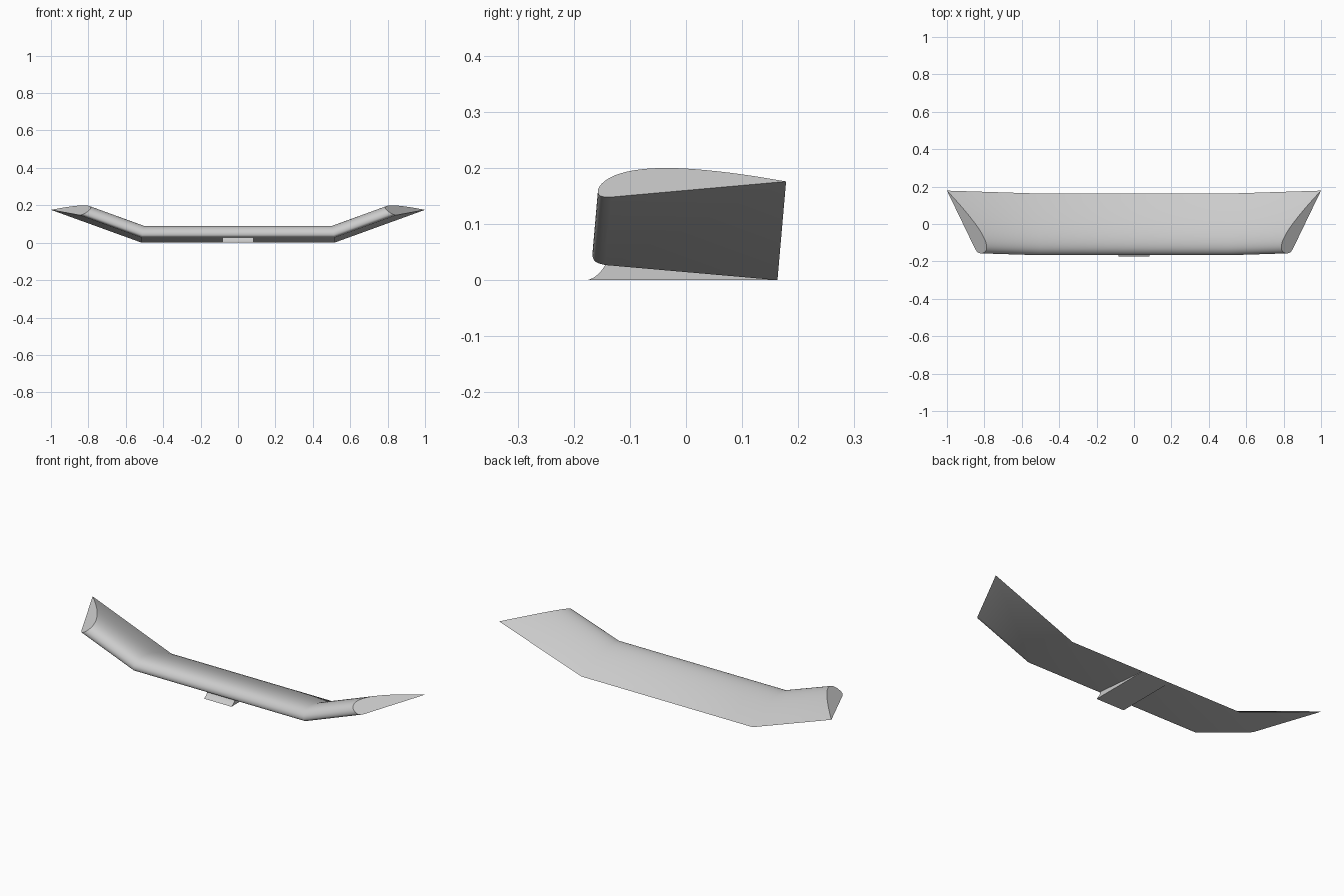
import bpy, bmesh, math
from mathutils import Vector

cube = bpy.data.objects.get("Cube")
if cube:
    bpy.data.objects.remove(cube)

grey = bpy.data.materials.new("plain grey")
grey.use_nodes = True
grey.diffuse_color = (0.6, 0.6, 0.6, 1)
grey.node_tree.nodes["Principled BSDF"].inputs["Base Color"].default_value = (0.6, 0.6, 0.6, 1)

PITCH, DIHEDRAL = math.radians(5), math.radians(20)
TRAIL_Y, KINK_X = 0.163, 0.515
TIP_SPAN, TIP_SWEEP, TIP_LEAN = 0.516, 0.52, 0.8

# Airfoil as (distance ahead of trailing edge, thickness above flat bottom)
AIRFOIL = [(0, 0), (0.06, 0.023), (0.12, 0.043), (0.18, 0.059), (0.23, 0.067),
           (0.27, 0.067), (0.3, 0.06), (0.32, 0.047), (0.331, 0.03),
           (0.332, 0.014), (0.325, 0.004), (0.308, 0)]


def smooth_curve(points, steps=4):
    """Catmull-Rom curve through the points."""
    pts = [Vector(p) for p in points]
    pts = [2 * pts[0] - pts[1]] + pts + [pts[-1] + Vector((-0.02, 0))]
    out = []
    for a, b, c, d in zip(pts, pts[1:], pts[2:], pts[3:]):
        for i in range(steps):
            t = i / steps
            out.append(0.5 * (2 * b + (c - a) * t + (2 * a - 5 * b + 4 * c - d) * t * t
                              + (3 * b - a - 3 * c + d) * t ** 3))
    return out + [pts[-2]]


def loft(name, sections):
    """Skin closed rings of points and cap both ends."""
    bm = bmesh.new()
    rings = [[bm.verts.new(p) for p in ring] for ring in sections]
    n = len(rings[0])
    for r, s in zip(rings, rings[1:]):
        for i in range(n):
            j = (i + 1) % n
            bm.faces.new((r[i], r[j], s[j], s[i]))
    bm.faces.new(rings[0])
    bm.faces.new(rings[-1])
    bmesh.ops.recalc_face_normals(bm, faces=bm.faces)
    mesh = bpy.data.meshes.new(name)
    bm.to_mesh(mesh)
    bm.free()
    mesh.materials.append(grey)
    obj = bpy.data.objects.new(name, mesh)
    bpy.context.collection.objects.link(obj)
    bpy.ops.object.select_all(action='DESELECT')
    obj.select_set(True)
    bpy.context.view_layer.objects.active = obj
    bpy.ops.object.shade_smooth_by_angle(angle=math.radians(30))
    return obj


def place(x, chord, height):
    """Tilt the wing nose-up around its trailing edge."""
    return Vector((x, TRAIL_Y - chord * math.cos(PITCH) + height * math.sin(PITCH),
                   chord * math.sin(PITCH) + height * math.cos(PITCH)))


def kink(side, c, t):
    return place(side * (KINK_X - t * math.tan(DIHEDRAL / 2)), c, t)


def tip(side, c, t):
    span = TIP_SPAN - TIP_SWEEP * c - TIP_LEAN * t
    x = KINK_X + span * math.cos(DIHEDRAL) - t * math.sin(DIHEDRAL)
    return place(side * x, c, span * math.sin(DIHEDRAL) + t * math.cos(DIHEDRAL))


# Wing: flat centre with raised, raked tips
profile = smooth_curve(AIRFOIL)
loft("wing", [[station(side, c, t) for c, t in profile]
              for side, station in ((-1, tip), (-1, kink), (1, kink), (1, tip))])

# Mounting wedge under the centre, with a hollow curved front
wedge = [(0.163, 0), (-0.175, 0), (-0.165, 0.004), (-0.156, 0.011), (-0.149, 0.019),
         (-0.143, 0.028), (-0.138, 0.037), (-0.12, 0.037)]
loft("mounting_wedge", [[Vector((x, y, z)) for y, z in wedge] for x in (-0.083, 0.083)])
